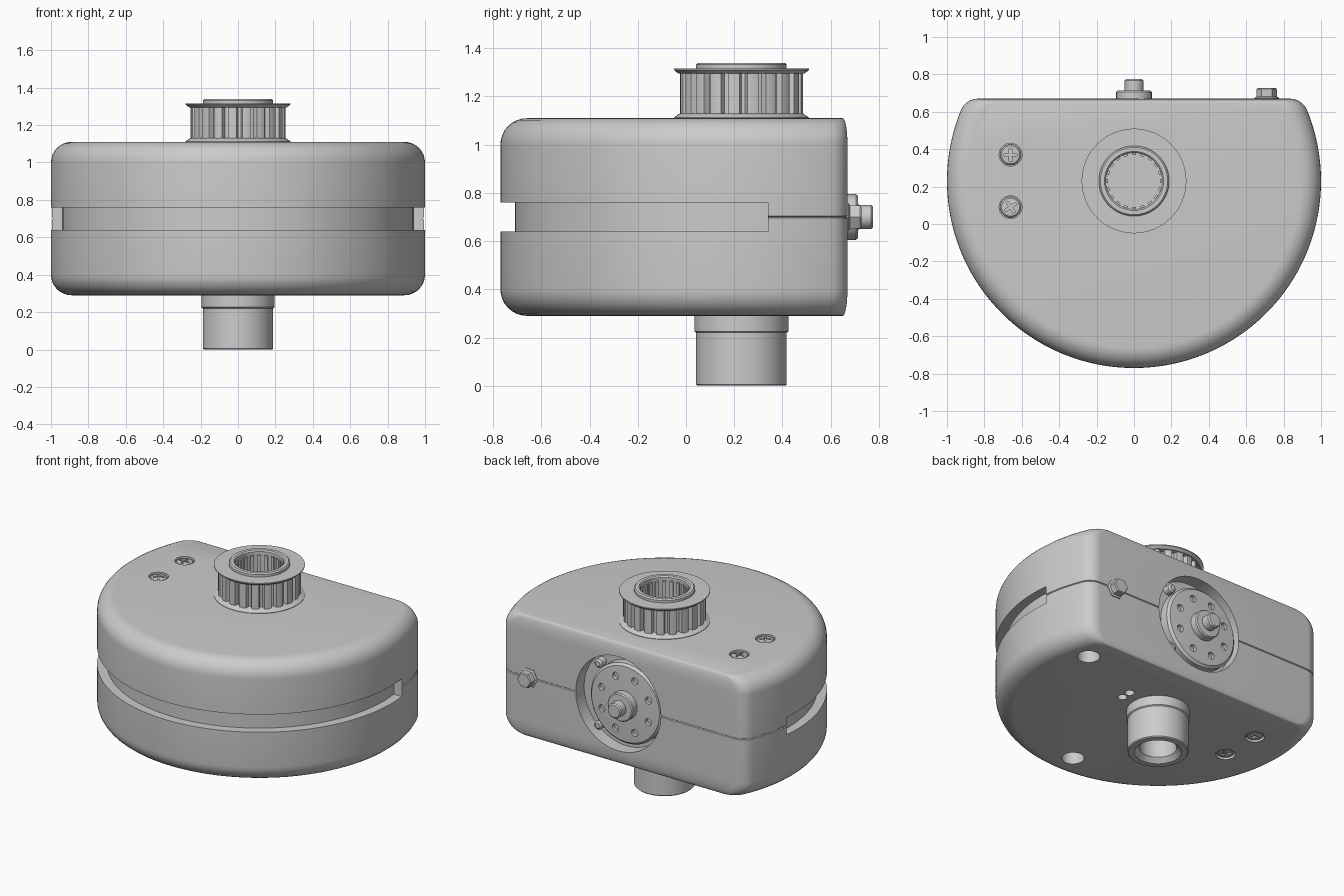
import bpy, bmesh
from math import pi, sin, cos, sqrt, atan2, radians
from mathutils import Matrix, Vector

if "Cube" in bpy.data.objects:
    bpy.data.objects.remove(bpy.data.objects["Cube"])

CY = 0.23                      # axis of the round body, shaft and pulley
MID = 0.70                     # height of the seam


def finish(name, bm, angle=35):
    bmesh.ops.recalc_face_normals(bm, faces=bm.faces)
    me = bpy.data.meshes.new(name)
    bm.to_mesh(me)
    bm.free()
    ob = bpy.data.objects.new(name, me)
    bpy.context.collection.objects.link(ob)
    smooth(ob, angle)
    return ob


def smooth(ob, angle=35):
    bpy.ops.object.select_all(action='DESELECT')
    ob.select_set(True)
    bpy.context.view_layer.objects.active = ob
    bpy.ops.object.shade_smooth_by_angle(angle=radians(angle))


def loft(name, loops):
    """Skin a stack of equal-length point loops and cap both ends."""
    bm = bmesh.new()
    rows = [[bm.verts.new(p) for p in lp] for lp in loops]
    n = len(rows[0])
    for a, b in zip(rows, rows[1:]):
        for i in range(n):
            j = (i + 1) % n
            bm.faces.new((a[i], a[j], b[j], b[i]))
    bm.faces.new(rows[0])
    bm.faces.new(rows[-1])
    return finish(name, bm)


def lathe(name, profile, loc, n=64, axis='Z'):
    """Revolve (radius, height) pairs; axis 'Y' points the part backwards."""
    loops = [[(r * cos(2 * pi * i / n), r * sin(2 * pi * i / n), z)
              for i in range(n)] for r, z in profile]
    ob = loft(name, loops)
    if axis == 'Y':
        ob.data.transform(Matrix.Rotation(-pi / 2, 4, 'X'))
    ob.data.transform(Matrix.Translation(loc))
    return ob


def cylinder(name, r, h, loc, n=32, axis='Z'):
    return lathe(name, [(r, 0), (r, h)], loc, n, axis)


def box(name, size, loc, rot=0):
    bm = bmesh.new()
    bmesh.ops.create_cube(bm, size=1, matrix=Matrix.Translation(loc)
                          @ Matrix.Rotation(rot, 4, 'Z') @ Matrix.Diagonal((*size, 1)))
    return finish(name, bm)


def cut(ob, cutters):
    """Subtract the cutters one by one, then remove them."""
    for c in cutters:
        m = ob.modifiers.new('cut', 'BOOLEAN')
        m.operation, m.solver, m.object = 'DIFFERENCE', 'EXACT', c
        bpy.ops.object.select_all(action='DESELECT')
        bpy.context.view_layer.objects.active = ob
        bpy.ops.object.modifier_apply(modifier=m.name)
        bpy.data.objects.remove(c)
    smooth(ob)


# Housing: round front, flat back, rounded corners
def outline(d, e, z, rf=0.10):
    R, yb = 1 - d, 0.67 - e
    fy = yb - rf - CY
    fx = sqrt((R - rf) ** 2 - fy ** 2)
    a0 = atan2(fy, fx)
    pts = []
    for i in range(11):                                   # right corner
        a = pi / 2 + (a0 - pi / 2) * i / 10
        pts.append((fx + rf * cos(a), CY + fy + rf * sin(a), z))
    for i in range(1, 96):                                # round front
        a = a0 - (pi + 2 * a0) * i / 96
        pts.append((R * cos(a), CY + R * sin(a), z))
    for i in range(11):                                   # left corner
        a = pi - a0 + (a0 - pi / 2) * i / 10
        pts.append((-fx + rf * cos(a), CY + fy + rf * sin(a), z))
    return pts


half = []
for i in range(9):
    t = pi / 2 * i / 8
    half.append((0.11 * (1 - sin(t)), 0.02 * (1 - sin(t)), 0.29 + 0.11 * (1 - cos(t))))
half += [(0, 0, MID - 0.005), (0.006, 0.006, MID - 0.001)]
prof = half + [(d, e, 2 * MID - z) for d, e, z in reversed(half)]
body = loft('housing', [outline(*p) for p in prof])


# Belt groove around the front, stopping at y = 0.34
def groove_points(z, n=90):
    pts = []
    for r, flip in ((0.94, 1), (1.15, -1)):
        a0 = atan2(0.11, sqrt(r * r - 0.11 ** 2))
        arc = [a0 - (pi + 2 * a0) * i / n for i in range(n + 1)]
        pts += [(r * cos(a), CY + r * sin(a), z) for a in arc[::flip]]
    return pts


cutters = [loft('groove_cutter', [groove_points(0.64), groove_points(0.76)])]

# Back recess, pulley bore, screw recesses and bottom holes
cutters.append(cylinder('recess_cutter', 0.32, 0.3, (0.04, 0.58, MID), 64, 'Y'))
cutters.append(cylinder('bore_cutter', 0.17, 0.5, (0, CY, 0.92), 48))
SCREWS = [(-0.66, 0.37, 0), (-0.66, 0.09, 0.6)]
for x, y, _ in SCREWS:
    cutters.append(cylinder('screw_cutter', 0.061, 0.1, (x, y, 1.085)))
    cutters.append(cylinder('screw_cutter', 0.061, 0.1, (x, y, 0.215)))
for x, y, r in [(0.76, 0.47, 0.07), (0.03, -0.55, 0.07), (0.28, 0.22, 0.03), (0.28, 0.29, 0.03)]:
    cutters.append(cylinder('hole_cutter', r, 0.2, (x, y, 0.19)))
cut(body, cutters)

# Cross-head screws, top and bottom
for k, (x, y, rot) in enumerate(SCREWS):
    for side, z0, s in (('top', 1.08, 1), ('bottom', 0.32, -1)):
        head = lathe(f'screw_{side}_{k}', [(0.056, 0), (0.056, 0.016 * s), (0.048, 0.024 * s),
                                         (0.02, 0.028 * s)], (x, y, z0), 32)
        cut(head, [box('slot', (0.07, 0.014, 0.03), (x, y, z0 + 0.027 * s), rot + q)
                   for q in (0, pi / 2)])

# Lower shaft with collar and blind bore
lathe('shaft', [(0.001, 0.15), (0.115, 0.15), (0.115, 0.03), (0.145, 0), (0.182, 0), (0.188, 0.006),
                (0.188, 0.22), (0.195, 0.226), (0.195, 0.295)], (0, CY, 0))

# Toothed pulley
TEETH = 20


def tooth_ring(z):
    pts = []
    for i in range(TEETH):
        for f, r in ((0.0, 0.225), (0.22, 0.225), (0.32, 0.253), (0.61, 0.257), (0.90, 0.253)):
            a = 2 * pi * (i + f) / TEETH
            pts.append((r * cos(a), CY + r * sin(a), z))
    return pts


teeth = loft('pulley_teeth', [tooth_ring(1.10), tooth_ring(1.306)])
cut(teeth, [cylinder('bore', 0.18, 0.4, (0, CY, 1.0), 64)])
lathe('pulley_lower_flange', [(0.17, 1.10), (0.28, 1.10), (0.28, 1.113), (0.255, 1.13), (0.17, 1.13)],
      (0, CY, 0))
lathe('pulley_hub', [(0.17, 0.925), (0.17, 1.295), (0.262, 1.295), (0.28, 1.31), (0.28, 1.316),
                     (0.188, 1.316), (0.188, 1.332), (0.18, 1.34), (0.158, 1.34), (0.15, 1.332),
                     (0.15, 0.94), (0.001, 0.93)], (0, CY, 0))
for i in range(TEETH):
    a = 2 * pi * i / TEETH
    box(f'bore_spline_{i}', (0.016, 0.022, 0.36),
        (0.146 * cos(a), CY + 0.146 * sin(a), 1.13), a)

# Back disc with a ring of dimples, stepped hub and pin
disc = lathe('back_disc', [(0.27, 0), (0.27, 0.06), (0.255, 0.075), (0.10, 0.085)],
             (0, 0.575, MID), 64, 'Y')
ring = [2 * pi * (i + 0.5) / 8 for i in range(8)]
cut(disc, [cylinder('dimple', 0.024, 0.1, (0.19 * cos(a), 0.63, MID + 0.19 * sin(a)), 16, 'Y')
           for a in ring])
lathe('back_hub', [(0.095, 0), (0.095, 0.075), (0.088, 0.083), (0.05, 0.085), (0.05, 0.138),
                   (0.042, 0.146)], (0, 0.63, MID), 40, 'Y')
for s in (-1, 1):
    lathe(f'recess_screw_{s}', [(0.03, 0), (0.03, 0.05), (0.018, 0.06)],
          (0.22, 0.575, MID + 0.21 * s), 20, 'Y')

# Hexagonal nub beside it
lathe('nub', [(0.066, 0), (0.066, 0.03), (0.054, 0.036), (0.054, 0.076), (0.048, 0.083)],
      (0.71, 0.645, MID), 6, 'Y')
